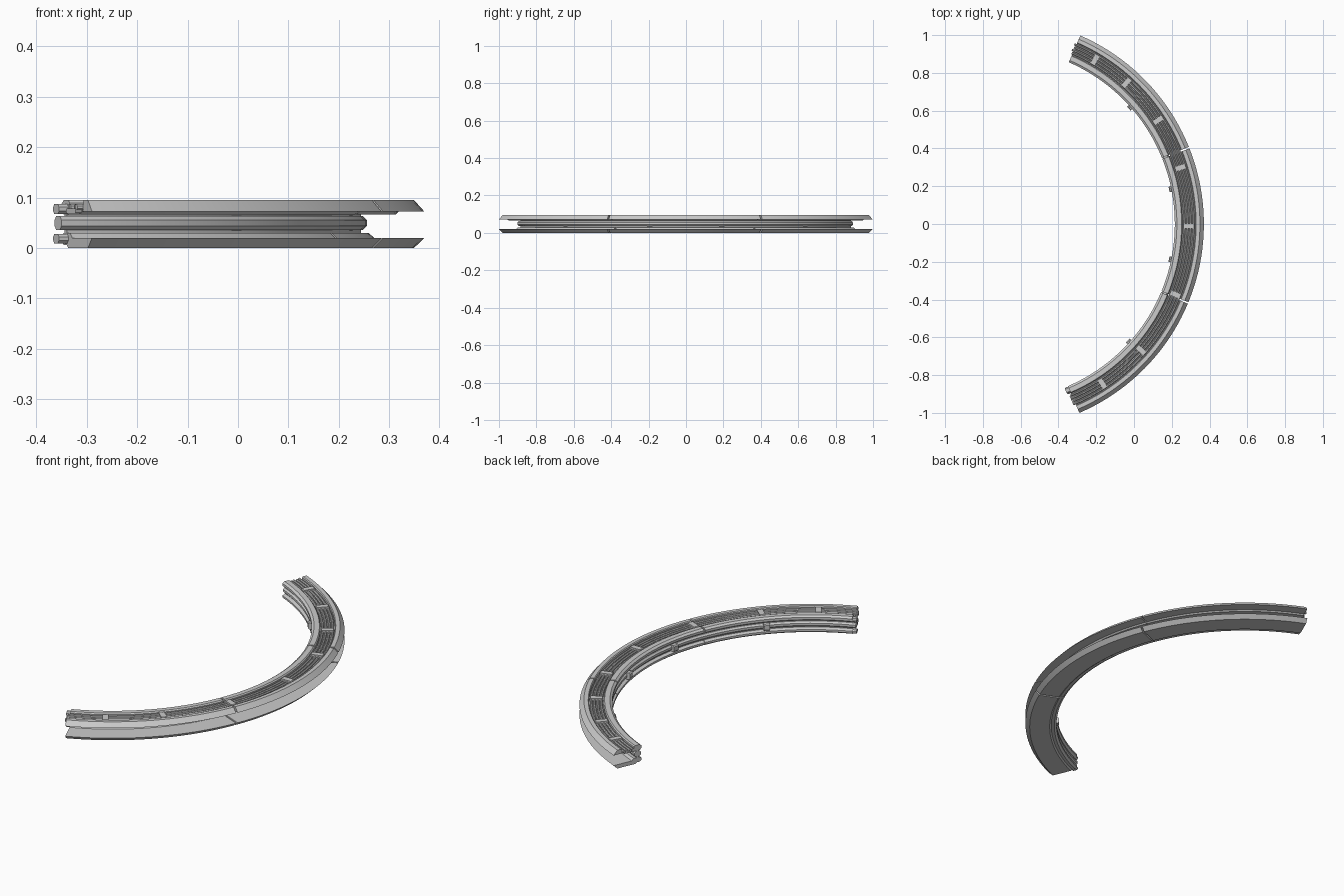
import bpy, bmesh, math

if "Cube" in bpy.data.objects:
    bpy.data.objects.remove(bpy.data.objects["Cube"])

CX = -0.718                      # centre of the arc on x
START, SPAN, GAP = -66.8, 44.43, 0.45


def sweep(name, profile, a0, a1, step=2.2):
    """Revolve a closed (radius, z) profile from angle a0 to a1 (degrees)."""
    n = max(1, round((a1 - a0) / step))
    bm = bmesh.new()
    rings = []
    for i in range(n + 1):
        a = math.radians(a0 + (a1 - a0) * i / n)
        rings.append([bm.verts.new((CX + r * math.cos(a), r * math.sin(a), z))
                      for r, z in profile])
    k = len(profile)
    for p, q in zip(rings, rings[1:]):
        for j in range(k):
            bm.faces.new((p[j], p[(j + 1) % k], q[(j + 1) % k], q[j]))
    bm.faces.new(rings[0])
    bm.faces.new(rings[-1])
    bmesh.ops.recalc_face_normals(bm, faces=bm.faces)
    me = bpy.data.meshes.new(name)
    bm.to_mesh(me)
    bm.free()
    ob = bpy.data.objects.new(name, me)
    bpy.context.collection.objects.link(ob)
    bpy.ops.object.select_all(action='DESELECT')
    ob.select_set(True)
    bpy.context.view_layer.objects.active = ob
    bpy.ops.object.shade_smooth_by_angle(angle=math.radians(30))
    return ob


def box(r0, r1, z0, z1, c=0.003):
    """Chamfered rectangular section."""
    return [(r0 + c, z0), (r1 - c, z0), (r1, z0 + c), (r1, z1 - c),
            (r1 - c, z1), (r0 + c, z1), (r0, z1 - c), (r0, z0 + c)]


def ring(r, z, rad, n=8):
    return [(r + rad * math.cos(2 * math.pi * (i + .5) / n),
             z + rad * math.sin(2 * math.pi * (i + .5) / n)) for i in range(n)]


# Upper rail: inner rim, pipe channel and sloped outer rim
UPPER = [(.945, .095), (.970, .095), (.975, .089), (.975, .074), (1.043, .074),
         (1.043, .091), (1.047, .095), (1.067, .095), (1.088, .072), (1.037, .072),
         (1.030, .066), (.945, .066), (.934, .075), (.934, .087)]
# Lower rail: flat base plate with sloped outer edge and a thicker inner lip
LOWER = [(.968, 0), (1.067, 0), (1.088, .020), (.988, .020), (.977, .030),
         (.945, .030), (.934, .024), (.934, .014), (.945, .006), (.960, .006)]

for i in range(3):
    a0 = START + SPAN * i
    a1 = a0 + SPAN - (GAP if i < 2 else 0)
    sweep(f"upper_rail_{i}", UPPER, a0, a1)
    sweep(f"lower_rail_{i}", LOWER, a0, a1)
    # Joint tongues that plug into the neighbouring section
    sweep(f"upper_tongue_{i}", box(.938, .969, .067, .087, .006), a0 - 1.2, a0 + .5)
    sweep(f"lower_tongue_{i}", box(.938, .969, .009, .028, .006), a0 - 1.2, a0 + .5)
    sweep(f"channel_tongue_{i}", box(.985, 1.035, .068, .078), a0 - .7, a0 + .5)

# Central tube and the web tying both rails together
END = START + 3 * SPAN
sweep("central_tube", box(.937, .974, .036, .063, .008), START - 1.0, END)
sweep("web", [(.950, .026), (.962, .026), (.962, .070), (.950, .070)], START, END)

# Pipes lying in the upper channel, with staggered ends
for i in range(4):
    sweep(f"channel_pipe_{i}", ring(.985 + .0162 * i, .081, .0065),
          START - .3 - .3 * (i % 2), END + .3 + .3 * (i % 2))

# Brackets across the pipes
for i, a in enumerate((59.5, 47.8, 33, 17.2, -.6, -21.7, -41.5, -56.9)):
    sweep(f"pipe_bracket_{i}", box(.978, 1.040, .074, .0935), a - .8, a + .8)

# Clips on the inner side of the tube
for i, a in enumerate((41.5, 11.4, -11.6, -42)):
    sweep(f"tube_clip_{i}", box(.922, .965, .033, .066, .005), a - .9, a + .9)
